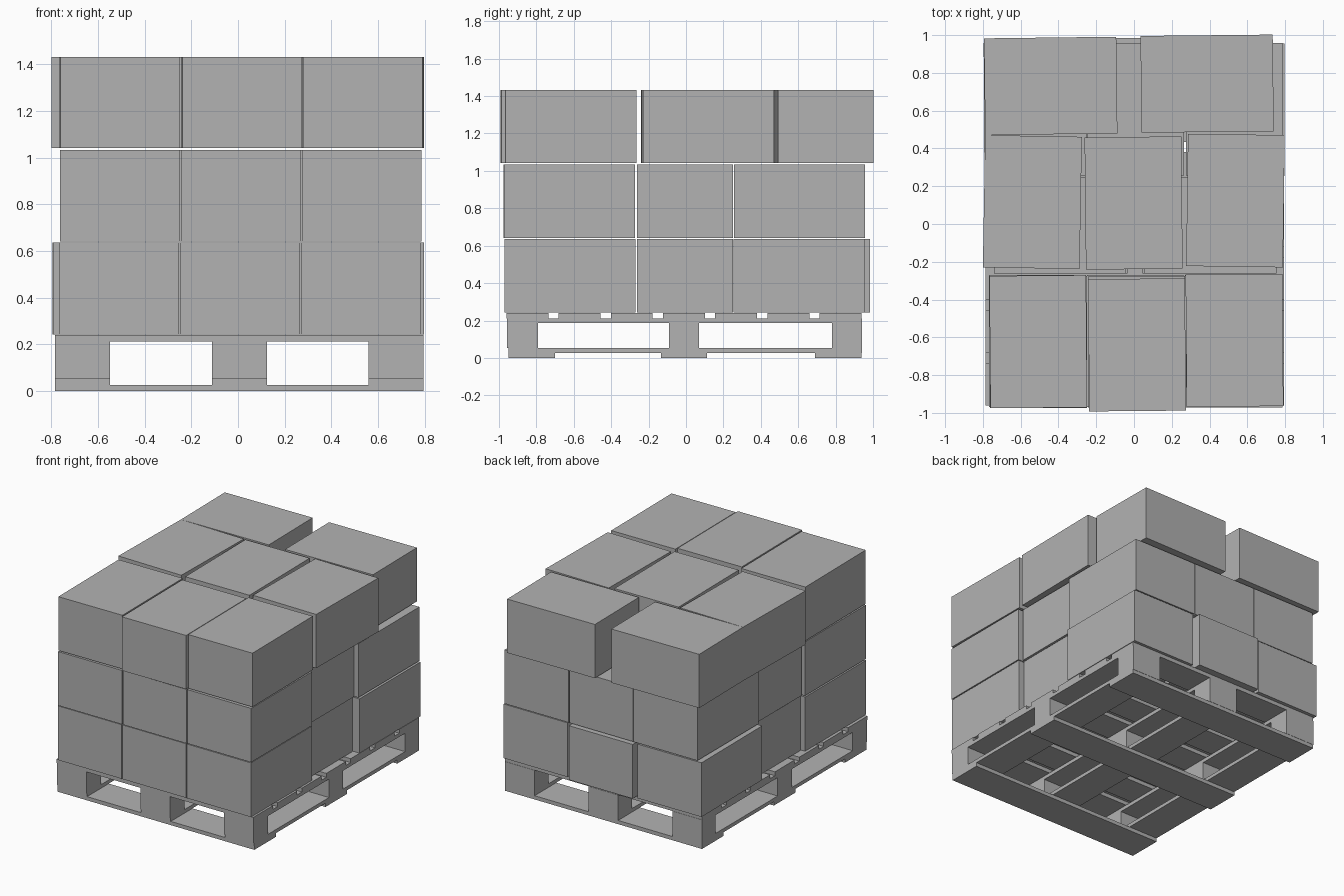
import bpy, bmesh, math

grey = bpy.data.materials.new("plain grey")
grey.diffuse_color = (0.448, 0.448, 0.448, 1)


def block(name, x, y, z, turn=0.0):
    """Box from (min, max) ranges, turned by a few degrees about its own centre."""
    size = [r[1] - r[0] for r in (x, y, z)]
    bm = bmesh.new()
    bmesh.ops.create_cube(bm, size=1)
    bmesh.ops.scale(bm, vec=size, verts=bm.verts)
    mesh = bpy.data.meshes.new(name)
    bm.to_mesh(mesh)
    bm.free()
    mesh.materials.append(grey)
    ob = bpy.data.objects.new(name, mesh)
    ob.location = [(r[0] + r[1]) / 2 for r in (x, y, z)]
    ob.rotation_euler.z = math.radians(turn)
    bpy.context.collection.objects.link(ob)


# Pallet: three skids, lower and upper stringers, nine blocks, seven deck boards
WIDE = (-0.785, 0.795)
COLUMNS = [(-0.785, -0.548), (-0.112, 0.124), (0.559, 0.795)]
for y in [(-0.948, -0.70), (-0.133, 0.113), (0.69, 0.938)]:
    block("pallet_skid", WIDE, y, (0, 0.027))
for x in COLUMNS:
    block("pallet_lower_stringer", x, (-0.95, 0.94), (0.027, 0.053))
    block("pallet_upper_stringer", x, (-0.957, 0.94), (0.186, 0.212))
    for y in [(-0.957, -0.79), (-0.092, 0.07), (0.78, 0.94)]:
        block("pallet_block", x, y, (0.053, 0.186))
for i in range(7):
    y0 = -0.96 + i * 0.279
    block("pallet_deck_board", WIDE, (y0, y0 + 0.224), (0.212, 0.24))

# Cartons: (centre x, centre y, turn in degrees); a quarter turn lays one crosswise
SHORT, LONG = 0.512, 0.70
LAYERS = [
    (0.243, 0.636, [
        (-0.511, -0.62, 0), (0.007, -0.62, 0), (0.527, -0.62, 0),
        (-0.385, -0.006, 90), (0.395, -0.006, 90),
        (-0.538, 0.61, 0.3), (-0.005, 0.635, 0), (0.54, 0.605, 0)]),
    (0.642, 1.033, [
        (-0.506, -0.625, 0), (0.014, -0.625, 0), (0.53, -0.622, 0),
        (-0.392, -0.006, 90), (0.405, -0.006, 90),
        (-0.506, 0.607, 0), (0.01, 0.607, 0), (0.53, 0.607, 0)]),
    (1.042, 1.432, [
        (-0.507, -0.623, 0.5), (0.016, -0.64, 0.5), (0.532, -0.616, 0.5),
        (-0.538, 0.116, -1), (-0.002, 0.111, 0.6), (0.537, 0.124, -0.8),
        (-0.441, 0.731, 90.7), (0.387, 0.743, 90.6)]),
]
for level, (z0, z1, cartons) in enumerate(LAYERS, 1):
    for cx, cy, turn in cartons:
        block(f"carton_layer_{level}", (cx - SHORT / 2, cx + SHORT / 2),
              (cy - LONG / 2, cy + LONG / 2), (z0, z1), turn)
